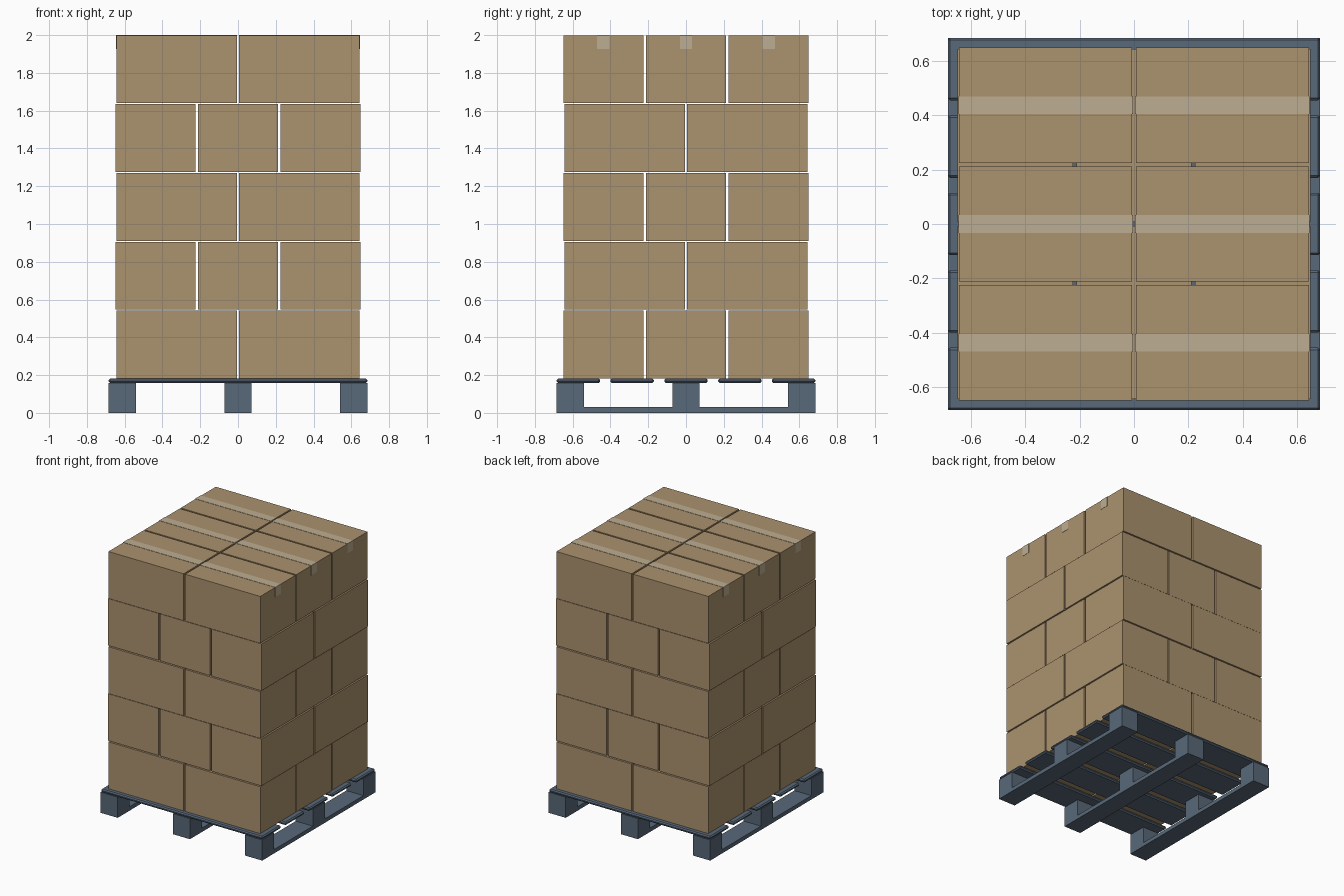
import bpy, bmesh

if "Cube" in bpy.data.objects:
    bpy.data.objects.remove(bpy.data.objects["Cube"])


def material(name, rgb):
    m = bpy.data.materials.new(name)
    m.diffuse_color = (*rgb, 1)
    m.use_nodes = True
    m.node_tree.nodes["Principled BSDF"].inputs["Base Color"].default_value = m.diffuse_color
    return m


CARD = material("cardboard_brown", (0.407, 0.287, 0.156))
TAPE = material("packing_tape", (0.509, 0.423, 0.287))
BLUE = material("pallet_blue_grey", (0.098, 0.138, 0.191))


def box(name, center, size, mat, bevel=0.0):
    bm = bmesh.new()
    bmesh.ops.create_cube(bm, size=1)
    for v in bm.verts:
        v.co = [v.co[i] * size[i] for i in range(3)]
    if bevel:
        bmesh.ops.bevel(bm, geom=bm.edges[:], offset=bevel, segments=1, affect='EDGES')
    return add(name, bm, center, mat)


def add(name, bm, center, mat):
    bmesh.ops.recalc_face_normals(bm, faces=bm.faces[:])
    me = bpy.data.meshes.new(name)
    bm.to_mesh(me)
    bm.free()
    me.materials.append(mat)
    ob = bpy.data.objects.new(name, me)
    ob.location = center
    bpy.context.collection.objects.link(ob)
    return ob


def tape_strip(name, x, y, top, length, width, drop, t=0.002):
    """Thin strip over the box top, folded down both ends."""
    a, b = length / 2, length / 2 + t
    prof = [(-b, -drop), (-b, t), (b, t), (b, -drop),
            (a, -drop), (a, 0), (-a, 0), (-a, -drop)]
    bm = bmesh.new()
    face = bm.faces.new([bm.verts.new((px, -width / 2, pz)) for px, pz in prof])
    ext = bmesh.ops.extrude_face_region(bm, geom=[face])
    for v in ext["geom"]:
        if isinstance(v, bmesh.types.BMVert):
            v.co.y += width
    add(name, bm, (x, y, top), TAPE)


# Pallet: three runners, nine blocks, five deck boards
HALF, BLOCK = 0.685, 0.145
SKID, DECK0, DECK1 = 0.03, 0.158, 0.182
spots = [-HALF + BLOCK / 2, 0, HALF - BLOCK / 2]
for i, x in enumerate(spots):
    box(f"pallet_runner_{i}", (x, 0, SKID / 2), (BLOCK, 2 * HALF, SKID), BLUE)
    for j, y in enumerate(spots):
        box(f"pallet_block_{i}_{j}", (x, y, (SKID + DECK0) / 2),
            (BLOCK, BLOCK, DECK0 - SKID), BLUE)
for i in range(5):
    box(f"deck_board_{i}", (0, (i - 2) * 0.285, (DECK0 + DECK1) / 2),
        (2 * HALF, 0.23, DECK1 - DECK0), BLUE, bevel=0.008)

# Cartons: five layers, each turned a quarter against the last
LONG, SHORT, TALL, PITCH = 0.637, 0.425, 0.359, 0.3645
for layer in range(5):
    z = DECK1 + layer * PITCH + TALL / 2
    for i in range(2):
        for j in range(3):
            u, v = (i - 0.5) * 0.65, (j - 1) * 0.437
            name = f"carton_{layer}_{i}_{j}"
            if layer % 2 == 0:
                box(name, (u, v, z), (LONG, SHORT, TALL), CARD)
            else:
                box(name, (v, u, z), (SHORT, LONG, TALL), CARD)
            # Tape shows on the top layer only
            if layer == 4:
                tape_strip(f"tape_{i}_{j}", u, v, z + TALL / 2, LONG, 0.066, 0.073)
